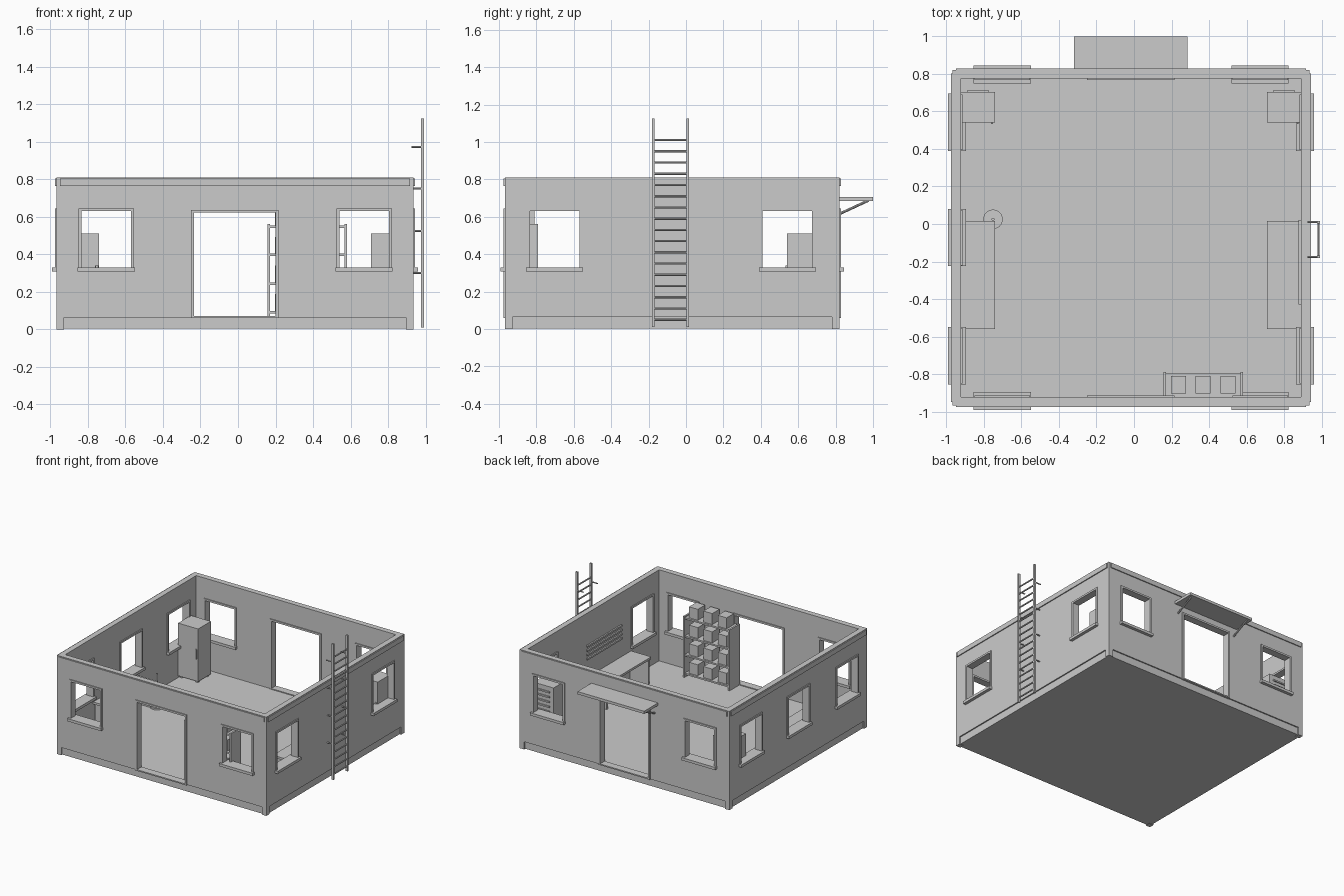
import bpy, bmesh, math
from mathutils import Vector, Matrix

if "Cube" in bpy.data.objects:
    bpy.data.objects.remove(bpy.data.objects["Cube"])

grey = bpy.data.materials.new("plain_grey")
grey.diffuse_color = (0.6, 0.6, 0.6, 1)
grey.use_nodes = True
grey.node_tree.nodes["Principled BSDF"].inputs["Base Color"].default_value = grey.diffuse_color


def finish(name, bm):
    mesh = bpy.data.meshes.new(name)
    bm.to_mesh(mesh)
    bm.free()
    mesh.materials.append(grey)
    ob = bpy.data.objects.new(name, mesh)
    bpy.context.collection.objects.link(ob)
    return ob


def boxes(name, items):
    """One object made of boxes given as (x0, x1, y0, y1, z0, z1)."""
    bm = bmesh.new()
    for x0, x1, y0, y1, z0, z1 in items:
        m = Matrix.Translation(((x0 + x1) / 2, (y0 + y1) / 2, (z0 + z1) / 2))
        m = m @ Matrix.Diagonal((x1 - x0, y1 - y0, z1 - z0, 1))
        bmesh.ops.create_cube(bm, size=1, matrix=m)
    return finish(name, bm)


def rods(name, items, sides=8):
    """One object made of round rods given as (start, end, radius)."""
    bm = bmesh.new()
    for a, b, r in items:
        a, b = Vector(a), Vector(b)
        turn = (b - a).to_track_quat('Z', 'Y').to_matrix().to_4x4()
        bmesh.ops.create_cone(bm, cap_ends=True, segments=sides, radius1=r, radius2=r,
                              depth=(b - a).length,
                              matrix=Matrix.Translation((a + b) / 2) @ turn)
    return finish(name, bm)


def cut(target, cutter):
    mod = target.modifiers.new("cut", 'BOOLEAN')
    mod.operation, mod.solver, mod.object = 'DIFFERENCE', 'EXACT', cutter
    bpy.context.view_layer.objects.active = target
    bpy.ops.object.modifier_apply(modifier=mod.name)
    bpy.data.objects.remove(cutter)


X0, X1, Y0, Y1 = -0.967, 0.935, -0.967, 0.82   # outer wall faces
T, FLOOR, TOP = 0.045, 0.063, 0.81             # wall thickness, floor and wall heights
B, P = 0.015, 0.008                            # frame border and how far it stands out
WALLS = {"front": ('x', Y0, Y0 + T), "back": ('x', Y1 - T, Y1),
         "left": ('y', X0, X0 + T), "right": ('y', X1 - T, X1)}


def on_wall(wall, u0, u1, out, z0, z1):
    """Box across a wall, from u0 to u1 along it, standing out on both faces."""
    axis, v0, v1 = WALLS[wall]
    if axis == 'x':
        return (u0, u1, v0 - out, v1 + out, z0, z1)
    return (v0 - out, v1 + out, u0, u1, z0, z1)


WZ, DZ = (0.33, 0.63), (0.07, 0.622)
windows = [(w, u, u + 0.265) for w, starts in
           {"front": (-0.835, 0.54), "back": (-0.835, 0.54),
            "left": (-0.835, -0.205, 0.41), "right": (-0.835, 0.41)}.items()
           for u in starts]
doors = [(w, -0.235, 0.2) for w in ("front", "back")]
openings = [o + WZ for o in windows] + [o + DZ for o in doors]

# Walls: hollow shell with window and door holes
walls = boxes("walls", [(X0, X1, Y0, Y1, FLOOR, TOP)])
cut(walls, boxes("room_cutter", [(X0 + T, X1 - T, Y0 + T, Y1 - T, -1, 2)]))
cut(walls, boxes("opening_cutter", [
    on_wall(w, a - B, b + B, 0.02, z0 - (B if z0 > 0.2 else 0.1), z1 + B)
    for w, a, b, z0, z1 in openings]))

# Floor slab set back under the walls, with full-size corner feet
boxes("floor", [(X0 + 0.01, X1 - 0.01, Y0 + 0.01, Y1 - 0.01, 0.003, FLOOR)])
boxes("corner_feet", [(x, x + 0.04, y, y + 0.04, 0, FLOOR)
                      for x in (X0, X1 - 0.04) for y in (Y0, Y1 - 0.04)])

# Raised band around the wall tops
boxes("top_band", [
    (X0 + 0.018, X1 - 0.018, Y0 - P, Y0, 0.765, 0.805),
    (X0 + 0.018, X1 - 0.018, Y1, Y1 + P, 0.765, 0.805),
    (X0 - P, X0, Y0 + 0.018, Y1 - 0.018, 0.765, 0.805),
    (X1, X1 + P, Y0 + 0.018, Y1 - 0.018, 0.765, 0.805)])

# Frames, window sills and door thresholds
frames = []
for w, a, b, z0, z1 in openings:
    frames += [on_wall(w, a - B, a, P, z0, z1), on_wall(w, b, b + B, P, z0, z1),
               on_wall(w, a - B, b + B, P, z1, z1 + B)]
boxes("opening_frames", frames)
boxes("window_sills", [on_wall(w, a - 0.02, b + 0.02, 0.025, 0.308, 0.33)
                       for w, a, b in windows])
boxes("door_thresholds", [on_wall(w, a - B, b + B, P, 0.06, 0.07) for w, a, b in doors])

# Canopy over the back door with sloping braces
boxes("canopy", [(-0.32, 0.285, Y1, 1.0, 0.685, 0.707)])
rods("canopy_braces", [((x, Y1, 0.615), (x, 0.975, 0.687), 0.007)
                       for x in (-0.29, 0.255)])

# Ladder on the right wall
LX, LY = 0.984, (-0.175, 0.01)
boxes("ladder_rails", [(LX - 0.009, LX + 0.009, y - 0.007, y + 0.007, 0.01, 1.125)
                       for y in LY])
rods("ladder_rungs", [((LX, LY[0], 0.05 + 0.06 * i), (LX, LY[1], 0.05 + 0.06 * i), 0.006)
                      for i in range(17)])
rods("ladder_brackets", [((0.925, y, z), (LX, y, z), 0.005)
                         for y in LY for z in (0.3, 0.525, 0.75, 0.973)])

# Cabinets in the two back corners, with feet and a rear grille
for side, x in (("left", -0.922), ("right", 0.708)):
    boxes(side + "_cabinet", [(x, x + 0.182, 0.54, 0.705, 0.078, 0.51)])
    boxes(side + "_cabinet_feet", [(a, a + 0.02, b, b + 0.02, FLOOR, 0.078)
                                   for a in (x + 0.01, x + 0.152) for b in (0.55, 0.675)])
    boxes(side + "_cabinet_grille", [(x + 0.035, x + 0.147, 0.705, 0.714, z, z + 0.012)
                                     for z in [0.14 + 0.04 * i for i in range(9)]])
    boxes(side + "_cabinet_handle", [(x + 0.16, x + 0.17, 0.532, 0.54, 0.26, 0.34)])

# Desks along the side walls
for side, x in (("left", -0.922), ("right", 0.708)):
    boxes(side + "_desk", [(x, x + 0.182, -0.56, 0.015, 0.265, 0.283),
                           (x + 0.008, x + 0.174, -0.55, -0.535, FLOOR, 0.265),
                           (x + 0.008, x + 0.174, -0.01, 0.005, FLOOR, 0.265)])

# Small stand beside the left desk
rods("stand_base", [((-0.752, 0.025, FLOOR), (-0.752, 0.025, 0.075), 0.052)], 24)
rods("stand_post", [((-0.752, 0.025, 0.075), (-0.752, 0.025, 0.34), 0.008)], 12)

# Slats on the inside of the right wall
boxes("wall_slats", [(0.878, X1 - T, -0.43, 0.02, z, z + 0.014)
                     for z in (0.43, 0.465, 0.5, 0.535)])

# Storage shelf with boxes against the front wall
LEVELS = (0.085, 0.237, 0.39, 0.54)
boxes("shelf_sides", [(x, x + 0.014, Y0 + T, -0.79, FLOOR, 0.562) for x in (0.157, 0.567)])
boxes("shelf_boards", [(0.171, 0.567, Y0 + T, -0.795, z, z + 0.013) for z in LEVELS])
boxes("storage_boxes", [(x, x + 0.08, -0.905, -0.81, z + 0.013, z + 0.103)
                        for x in (0.198, 0.329, 0.46) for z in LEVELS])
